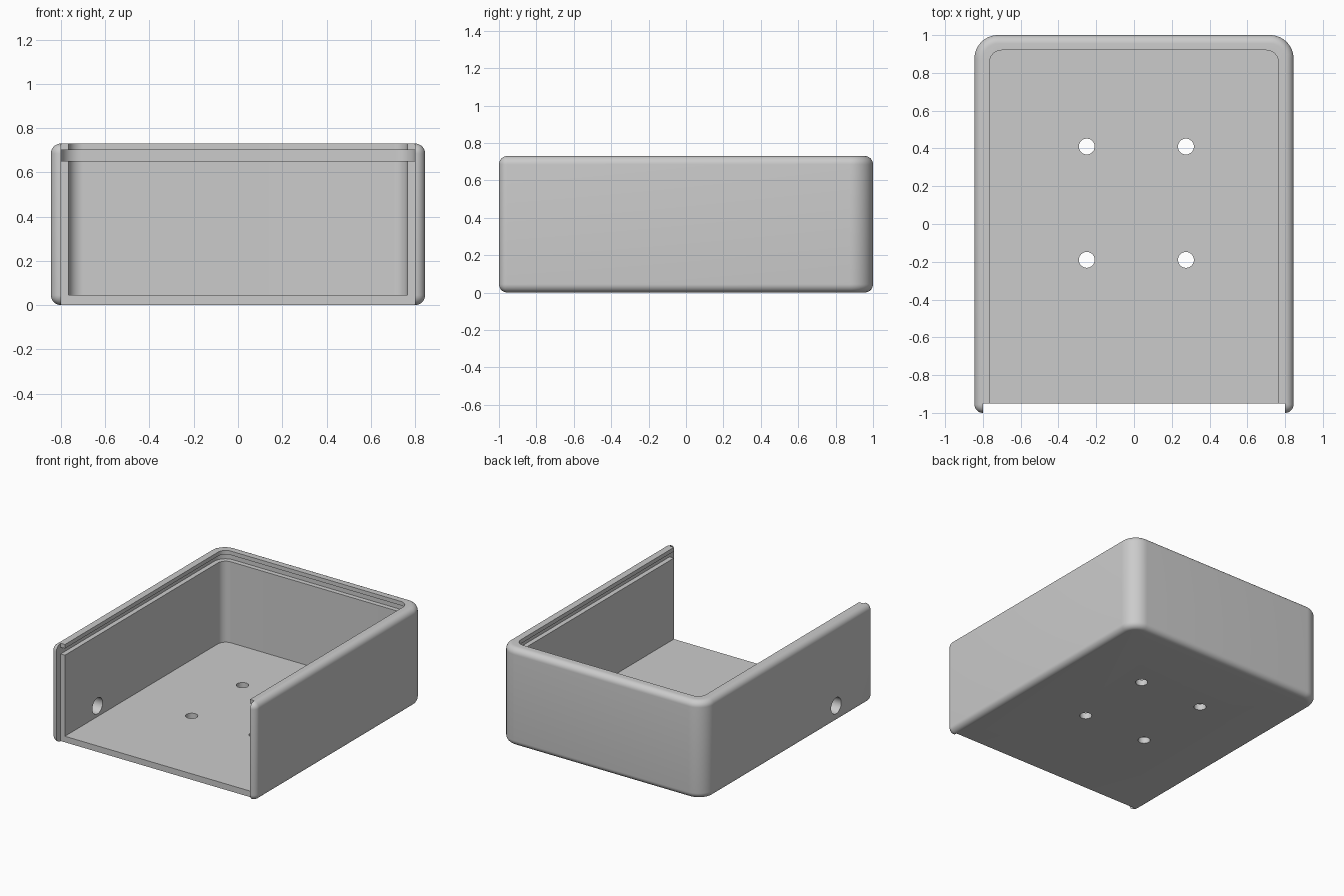
import bpy, bmesh, math
from mathutils import Matrix, Vector

if "Cube" in bpy.data.objects:
    bpy.data.objects.remove(bpy.data.objects["Cube"])

HALF_W, HALF_L, HEIGHT = 0.845, 1.0, 0.73
FILLET = 0.045
INNER_X, SLOT_X = 0.765, 0.80

grey = bpy.data.materials.new("plain grey")
grey.use_nodes = True
grey.diffuse_color = (0.6, 0.6, 0.6, 1)
grey.node_tree.nodes["Principled BSDF"].inputs["Base Color"].default_value = (0.6, 0.6, 0.6, 1)


def finish(name, bm):
    bmesh.ops.recalc_face_normals(bm, faces=bm.faces)
    mesh = bpy.data.meshes.new(name)
    bm.to_mesh(mesh)
    bm.free()
    mesh.materials.append(grey)
    obj = bpy.data.objects.new(name, mesh)
    bpy.context.collection.objects.link(obj)
    return obj


def block(name, half_x, y0, y1, z0, z1, back_radius=0, fillet=0):
    """Box with rounded back corners and optional fillets on its other edges."""
    outline = [(-half_x, y0), (half_x, y0)]
    steps = 14 if back_radius else 0
    for side in (1, -1):
        arc = []
        for i in range(steps + 1):
            a = math.pi / 2 * i / max(steps, 1)
            arc.append((side * (half_x - back_radius + back_radius * math.cos(a)),
                        y1 - back_radius + back_radius * math.sin(a)))
        outline += arc if side > 0 else arc[::-1]
    bm = bmesh.new()
    base = bm.faces.new([bm.verts.new((x, y, z0)) for x, y in outline])
    top = bmesh.ops.extrude_face_region(bm, geom=[base])["geom"]
    bmesh.ops.translate(bm, vec=(0, 0, z1 - z0),
                        verts=[v for v in top if isinstance(v, bmesh.types.BMVert)])
    bmesh.ops.recalc_face_normals(bm, faces=bm.faces)
    if fillet:
        sharp = [e for e in bm.edges if e.calc_face_angle() > math.radians(30)]
        bmesh.ops.bevel(bm, geom=sharp, offset=fillet, segments=8, profile=0.5,
                        affect='EDGES', clamp_overlap=False)
    return finish(name, bm)


def drill(name, center, radius, depth, axis):
    bm = bmesh.new()
    turn = Vector((0, 0, 1)).rotation_difference(Vector(axis)).to_matrix().to_4x4()
    bmesh.ops.create_cone(bm, cap_ends=True, segments=40, radius1=radius, radius2=radius,
                          depth=depth, matrix=Matrix.Translation(center) @ turn)
    return finish(name, bm)


# Rounded outer shell
case = block("enclosure_body", HALF_W, -HALF_L, HALF_L, 0, HEIGHT, 0.125, FILLET)

# Cavity, lid groove and front panel opening
cutters = [
    block("cavity", INNER_X, -1.3, 0.92, 0.045, 1.0, 0.065),
    block("lid_groove", SLOT_X, -1.25, 0.955, 0.65, 0.70, 0.09),
    block("front_opening", SLOT_X, -1.2, -0.95, -0.2, 1.1),
]
# Mounting holes in the floor
for x in (-0.25, 0.275):
    for y in (-0.19, 0.41):
        cutters.append(drill("floor_hole", (x, y, 0), 0.042, 0.3, (0, 0, 1)))
# Cable hole through one side wall
cutters.append(drill("cable_hole", (-0.8, -0.565, 0.125), 0.06, 0.3, (1, 0, 0)))

bpy.context.view_layer.objects.active = case
for cutter in cutters:
    cutter.hide_render = True
    mod = case.modifiers.new(cutter.name, 'BOOLEAN')
    mod.operation = 'DIFFERENCE'
    mod.solver = 'EXACT'
    mod.object = cutter
    bpy.ops.object.modifier_apply(modifier=mod.name)
    bpy.data.objects.remove(cutter)

# Smooth fillets, crisp cut edges
bpy.ops.object.select_all(action='DESELECT')
case.select_set(True)
bpy.ops.object.shade_smooth_by_angle(angle=math.radians(30))
